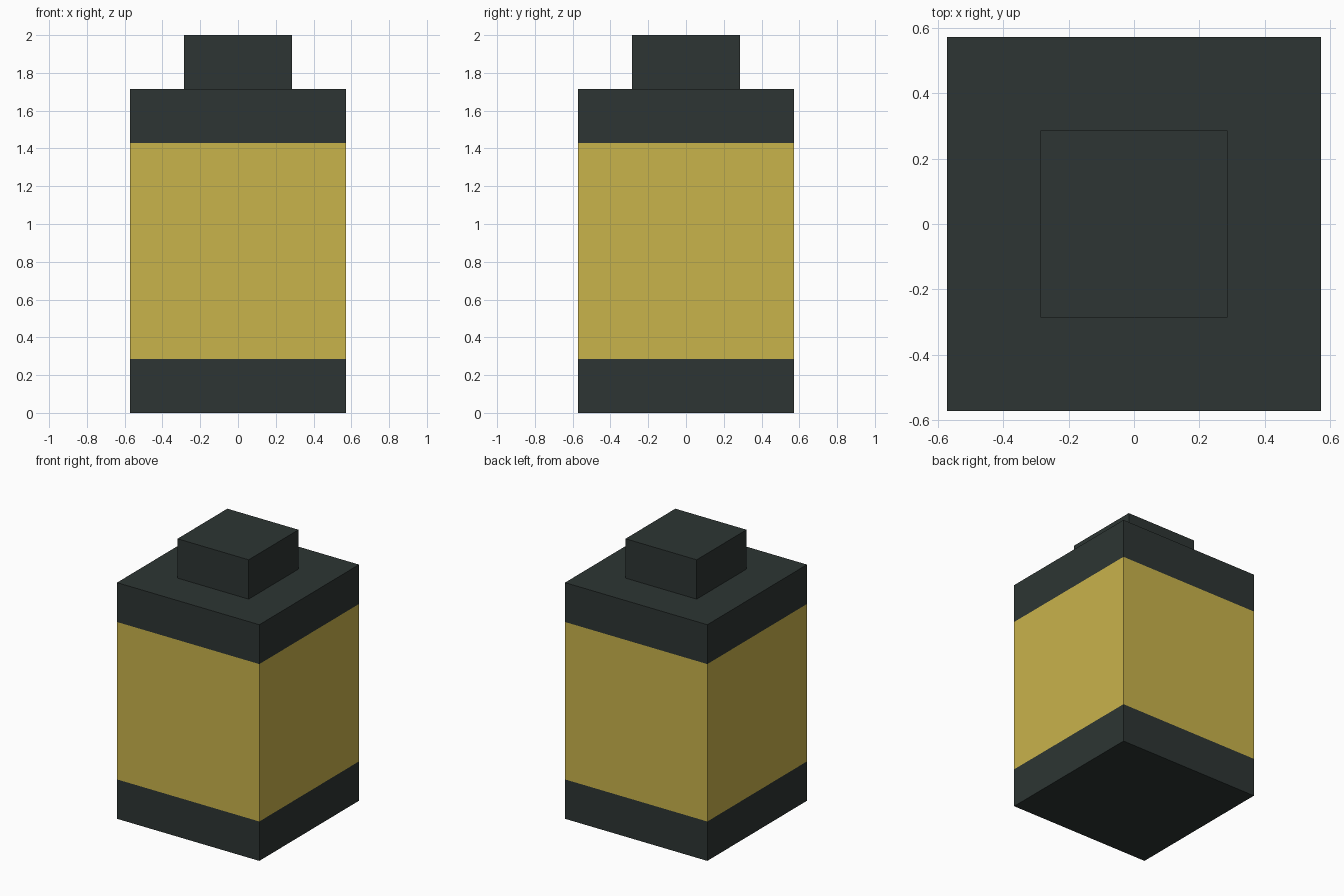
import bpy, bmesh

if "Cube" in bpy.data.objects:
    bpy.data.objects.remove(bpy.data.objects["Cube"])

U = 2 / 7  # the model sits on a grid of seven units in height


def material(name, rgb):
    m = bpy.data.materials.new(name)
    m.diffuse_color = (*rgb, 1)
    m.use_nodes = True
    m.node_tree.nodes["Principled BSDF"].inputs["Base Color"].default_value = m.diffuse_color
    return m


dark = material("dark grey metal", (0.0262, 0.0356, 0.0331))
yellow = material("yellow glow", (0.584, 0.451, 0.0704))


def box(name, width, z0, z1, mats):
    """Square upright box; returns the object."""
    bm = bmesh.new()
    bmesh.ops.create_cube(bm, size=1)
    for v in bm.verts:
        v.co.x *= width
        v.co.y *= width
        v.co.z = z1 if v.co.z > 0 else z0
    me = bpy.data.meshes.new(name)
    bm.to_mesh(me)
    bm.free()
    for m in mats:
        me.materials.append(m)
    ob = bpy.data.objects.new(name, me)
    bpy.context.collection.objects.link(ob)
    return ob


# Body: one box cut into base, glowing middle and cap bands
body = box("lantern_body", 4 * U, 0, 6 * U, [dark, yellow])
bm = bmesh.new()
bm.from_mesh(body.data)
for z in (U, 5 * U):
    bmesh.ops.bisect_plane(bm, geom=bm.verts[:] + bm.edges[:] + bm.faces[:],
                           plane_co=(0, 0, z), plane_no=(0, 0, 1))
for f in bm.faces:
    f.material_index = int(U < f.calc_center_median().z < 5 * U)
bm.to_mesh(body.data)
bm.free()

# Small block on top
box("top_knob", 2 * U, 6 * U, 7 * U, [dark])
